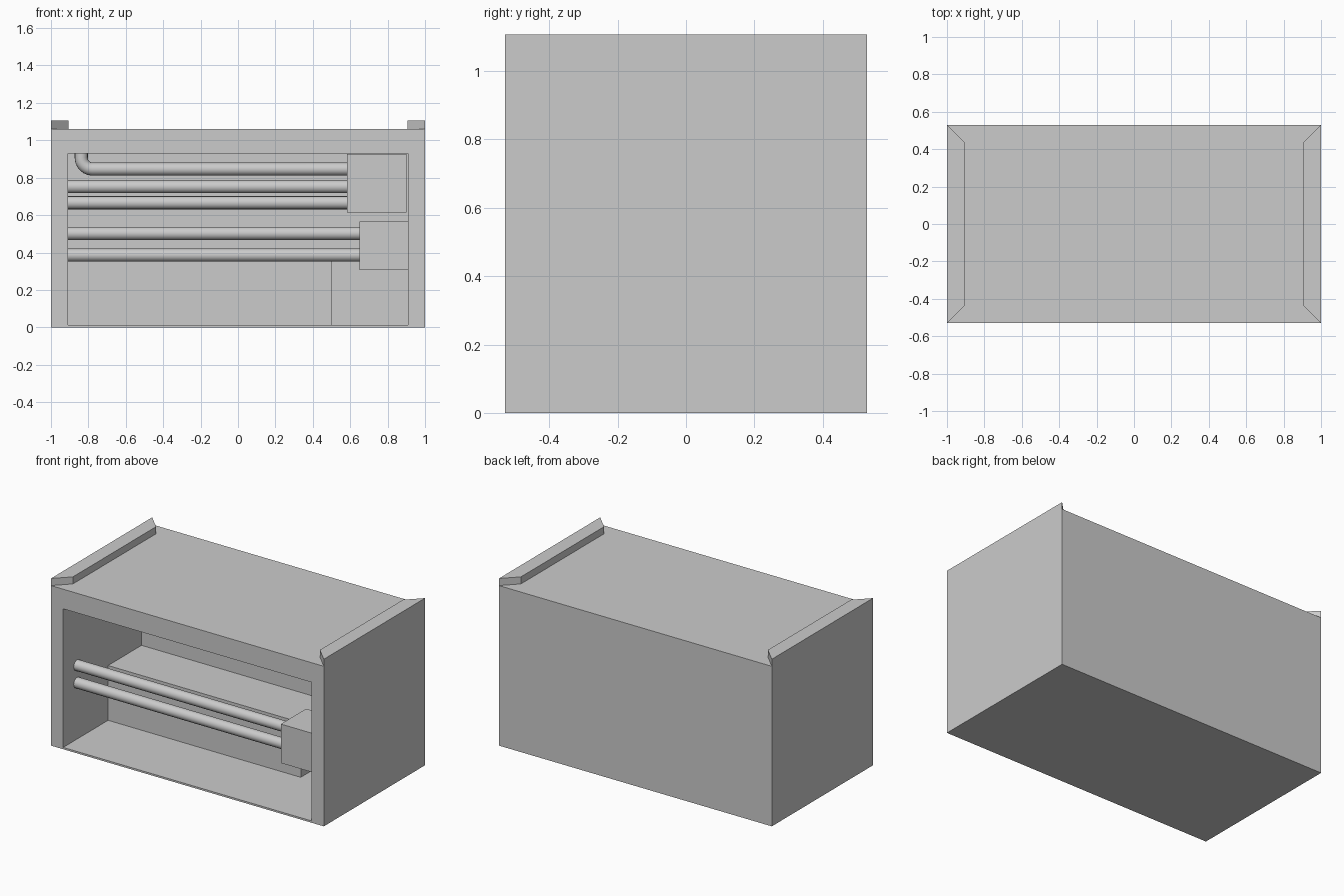
import bpy, bmesh
from math import sin, cos, pi
from mathutils import Vector

if "Cube" in bpy.data.objects:
    bpy.data.objects.remove(bpy.data.objects["Cube"])


def finish(name, bm):
    bmesh.ops.recalc_face_normals(bm, faces=bm.faces)
    mesh = bpy.data.meshes.new(name)
    bm.to_mesh(mesh)
    bm.free()
    obj = bpy.data.objects.new(name, mesh)
    bpy.context.collection.objects.link(obj)
    return obj


def box_bm(lo, hi):
    bm = bmesh.new()
    bmesh.ops.create_cube(bm, size=1)
    for v in bm.verts:
        v.co = Vector([lo[i] if v.co[i] < 0 else hi[i] for i in range(3)])
    return bm


def box(name, lo, hi):
    return finish(name, box_bm(lo, hi))


def pipe(name, points, radius=0.035):
    curve = bpy.data.curves.new(name, 'CURVE')
    curve.dimensions = '3D'
    curve.bevel_depth = radius
    curve.bevel_resolution = 6
    curve.use_fill_caps = True
    spline = curve.splines.new('POLY')
    spline.points.add(len(points) - 1)
    for p, co in zip(spline.points, points):
        p.co = (*co, 1)
    obj = bpy.data.objects.new(name, curve)
    bpy.context.collection.objects.link(obj)
    bpy.ops.object.select_all(action='DESELECT')
    obj.select_set(True)
    bpy.context.view_layer.objects.active = obj
    bpy.ops.object.convert(target='MESH')
    bpy.ops.object.shade_smooth_by_angle()


# Casing: a block whose front face is inset and pushed back into a cavity
bm = box_bm((-1, -0.53, 0), (1, 0.53, 1.06))
front = min(bm.faces, key=lambda f: f.calc_center_median().y)
bmesh.ops.inset_individual(bm, faces=[front], thickness=0.05)
for v in front.verts:
    v.co.x = 0.91 if v.co.x > 0 else -0.91
    v.co.z = 0.93 if v.co.z > 0.5 else 0.012
back = bmesh.ops.extrude_discrete_faces(bm, faces=[front])['faces'][0]
for v in back.verts:
    v.co.y = 0.29
finish("casing", bm)

# Raised step at the back of the cavity
box("cavity_step", (-0.91, -0.06, 0.006), (0.502, 0.295, 0.375))

# Top rails with mitred ends
for side, s in (("left", -1), ("right", 1)):
    bm = bmesh.new()
    outline = [(1, -0.53), (1, 0.53), (0.905, 0.435), (0.905, -0.435)]
    face = bm.faces.new([bm.verts.new((s * x, y, 1.06)) for x, y in outline])
    top = bmesh.ops.extrude_face_region(bm, geom=[face])['geom']
    bmesh.ops.translate(bm, vec=(0, 0, 0.047),
                        verts=[g for g in top if isinstance(g, bmesh.types.BMVert)])
    # restore the underside removed by the extrusion if needed
    bmesh.ops.holes_fill(bm, edges=bm.edges, sides=4)
    finish(side + "_rail", bm)

# Junction boxes the pipes run into
box("lower_junction_box", (0.65, -0.48, 0.307), (0.912, -0.215, 0.565))
box("upper_junction_box", (0.583, -0.03, 0.613), (0.90, 0.292, 0.926))

# Straight pipes from the left wall to the boxes
for i, z in enumerate((0.386, 0.502)):
    pipe(f"lower_pipe_{i + 1}", [(-0.92, -0.385, z), (0.66, -0.385, z)])
for i, z in enumerate((0.666, 0.752)):
    pipe(f"upper_pipe_{i + 1}", [(-0.92, 0.13, z), (0.60, 0.13, z)])

# Top pipe, bending up into the ceiling
r, x0, z0 = 0.06, -0.838, 0.846
bend = [(x0 + r - r * cos(a), 0.13, z0 + r - r * sin(a))
        for a in [pi / 2 * k / 6 for k in range(7)]]
pipe("bent_pipe", [(x0, 0.13, 0.94)] + bend + [(0.60, 0.13, z0)])
